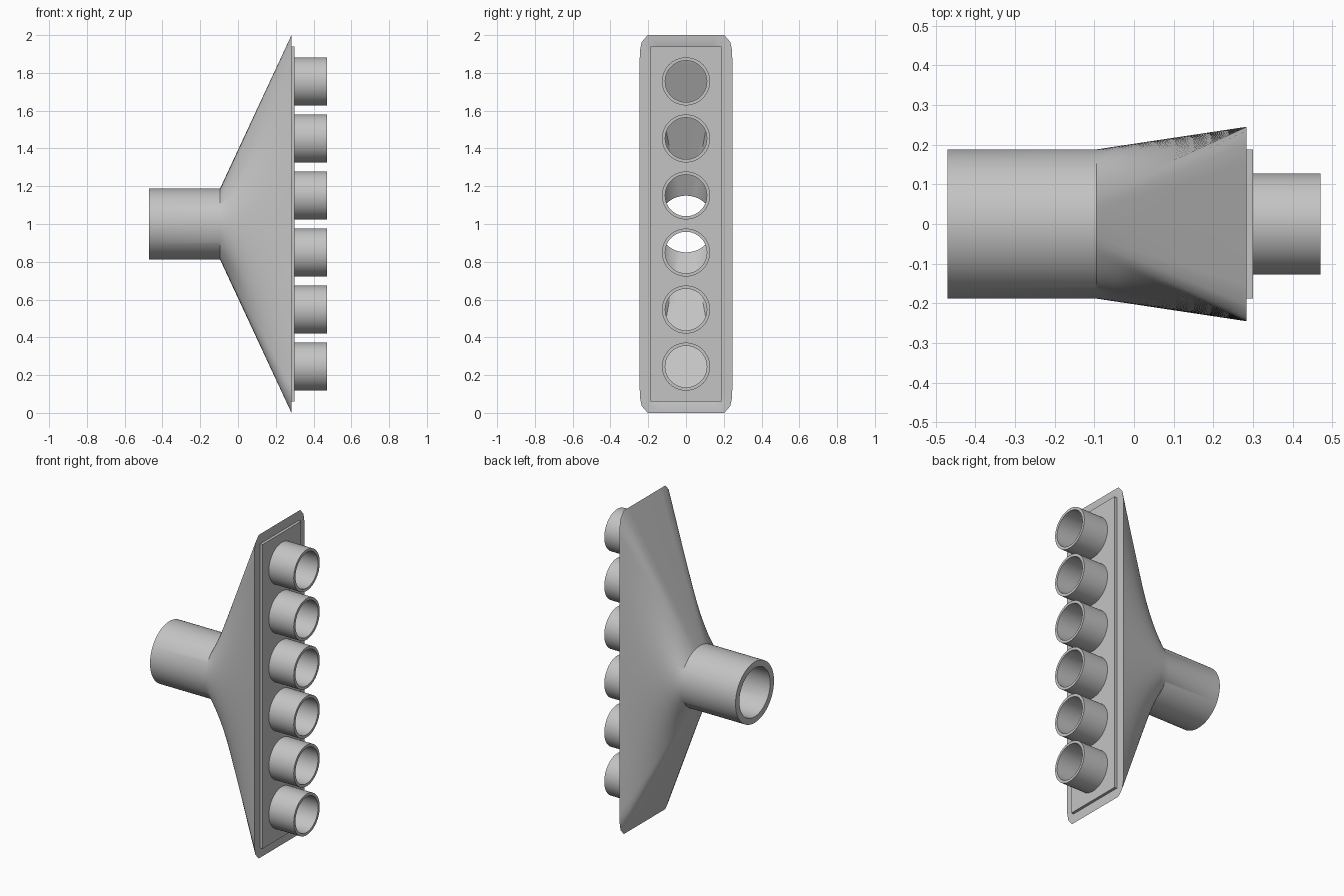
import bpy, bmesh, math
from mathutils import Vector

cube = bpy.data.objects.get("Cube")
if cube:
    bpy.data.objects.remove(cube, do_unlink=True)

MID = 1.0        # height of the inlet axis
SIDES = 96       # points around every section
OUTLETS = 6
PITCH = 0.302

grey = bpy.data.materials.new("plain_grey")
grey.use_nodes = True
COLOUR = (0.55, 0.55, 0.55, 1)
grey.diffuse_color = COLOUR
grey.node_tree.nodes["Principled BSDF"].inputs["Base Color"].default_value = COLOUR


def section(a, b, ra=0.0, rb=0.0):
    """Rounded rectangle (half sizes a, b) sampled evenly along each quadrant."""
    line = [Vector((0, b))]
    for i in range(65):
        t = math.pi / 2 * i / 64
        line.append(Vector((a - ra + ra * math.sin(t), b - rb + rb * math.cos(t))))
    line.append(Vector((a, 0)))
    dist = [0.0]
    for p, q in zip(line, line[1:]):
        dist.append(dist[-1] + (q - p).length)
    quad, k, n = [], 0, SIDES // 4
    for i in range(n + 1):
        d = dist[-1] * i / n
        while k < len(line) - 2 and dist[k + 1] < d:
            k += 1
        span = dist[k + 1] - dist[k]
        quad.append(line[k].lerp(line[k + 1], (d - dist[k]) / span if span else 0))
    flip = quad[::-1]
    return (quad[:-1] + [Vector((p.x, -p.y)) for p in flip[:-1]]
            + [-p for p in quad[:-1]] + [Vector((-p.x, p.y)) for p in flip[:-1]])


def circle(r):
    return section(r, r, r, r)


def blend(x0, s0, x1, s1, steps=8):
    """Stations of a straight loft between two sections."""
    return [(x0 + (x1 - x0) * i / steps,
             [p.lerp(q, i / steps) for p, q in zip(s0, s1)])
            for i in range(steps + 1)]


def finish(obj):
    bpy.ops.object.select_all(action='DESELECT')
    obj.select_set(True)
    bpy.context.view_layer.objects.active = obj
    bpy.ops.object.shade_smooth_by_angle(angle=math.radians(30))


def hollow_loft(name, stations, z=MID):
    """Skin the stations in order and join the last one back to the first."""
    bm = bmesh.new()
    rings = [[bm.verts.new((x, p.x, z + p.y)) for p in pts] for x, pts in stations]
    for i, ring in enumerate(rings):
        other = rings[(i + 1) % len(rings)]
        for j in range(SIDES):
            k = (j + 1) % SIDES
            bm.faces.new((ring[j], ring[k], other[k], other[j]))
    bmesh.ops.recalc_face_normals(bm, faces=bm.faces)
    mesh = bpy.data.meshes.new(name)
    bm.to_mesh(mesh)
    bm.free()
    mesh.materials.append(grey)
    obj = bpy.data.objects.new(name, mesh)
    bpy.context.collection.objects.link(obj)
    finish(obj)


# Inlet pipe and flared hood, hollow throughout
INLET, NECK, MOUTH = -0.47, -0.095, 0.283
outside = blend(NECK, circle(0.188), MOUTH, section(0.245, 1.0, 0.045, 0.1))
inside = blend(MOUTH, section(0.188, 0.94), NECK, circle(0.15))
hollow_loft("inlet_and_hood",
            [(INLET, circle(0.188))] + outside + inside + [(INLET, circle(0.15))])

# Outlet pipes
heights = [(i - (OUTLETS - 1) / 2) * PITCH for i in range(OUTLETS)]
for i, h in enumerate(heights):
    hollow_loft(f"outlet_pipe_{i + 1}",
                [(0.28, circle(0.127)), (0.47, circle(0.127)),
                 (0.47, circle(0.11)), (0.28, circle(0.11))], MID + h)

# Front plate: filled outline with a hole for each outlet
curve = bpy.data.curves.new("outlet_plate", 'CURVE')
curve.dimensions = '2D'
curve.fill_mode = 'BOTH'
curve.extrude = 0.015
outlines = [section(0.188, 0.94)]
outlines += [[p + Vector((0, h)) for p in circle(0.12)] for h in heights]
for pts in outlines:
    spline = curve.splines.new('POLY')
    spline.points.add(len(pts) - 1)
    for point, p in zip(spline.points, pts):
        point.co = (p.x, p.y, 0, 1)
    spline.use_cyclic_u = True
curve.materials.append(grey)
plate = bpy.data.objects.new("outlet_plate", curve)
bpy.context.collection.objects.link(plate)
plate.location = (0.285, 0, MID)
plate.rotation_euler = (math.pi / 2, 0, math.pi / 2)
bpy.ops.object.select_all(action='DESELECT')
plate.select_set(True)
bpy.context.view_layer.objects.active = plate
bpy.ops.object.convert(target='MESH')
finish(bpy.context.view_layer.objects.active)
